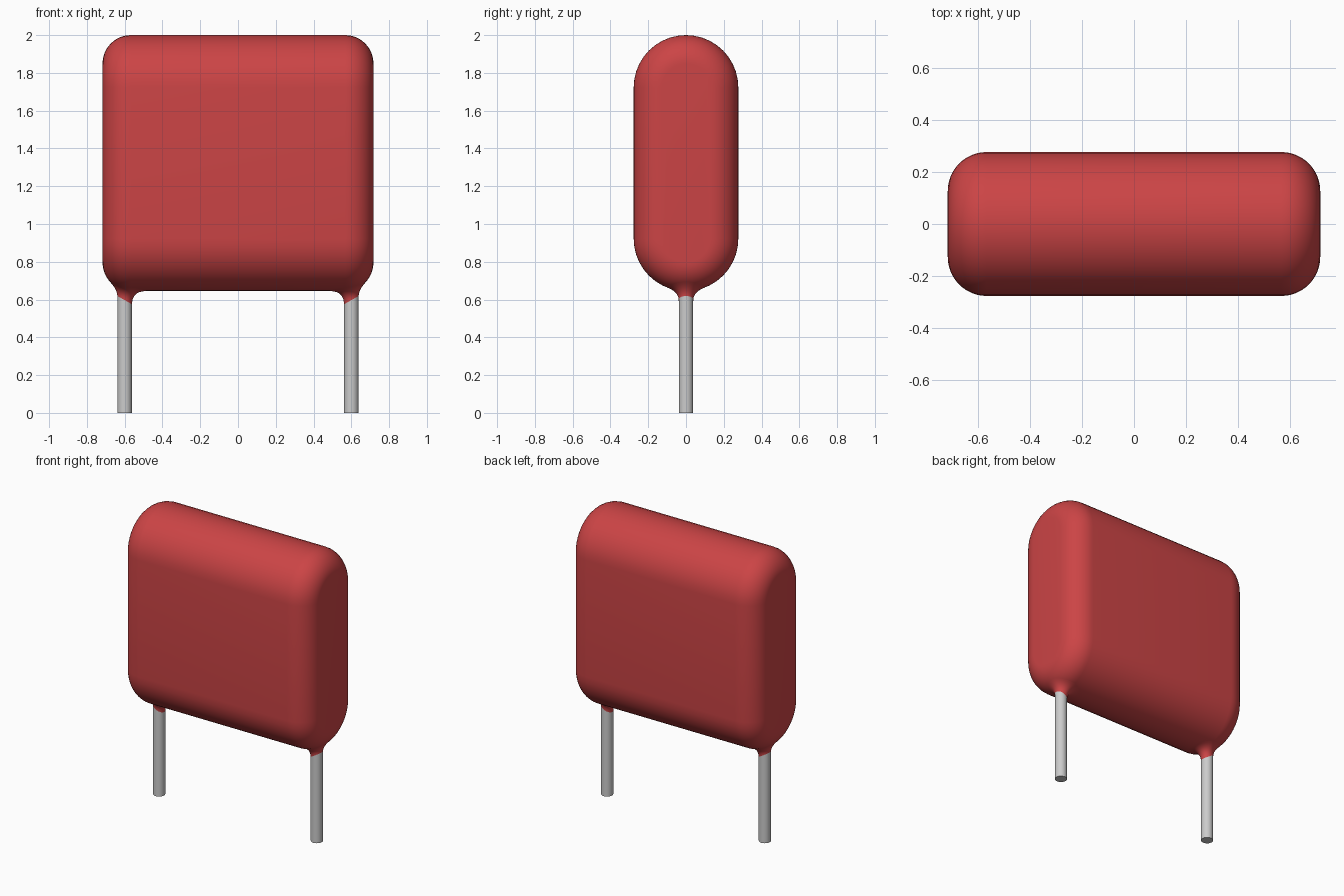
import bpy
import bmesh
import math

cube = bpy.data.objects.get("Cube")
if cube:
    bpy.data.objects.remove(cube, do_unlink=True)

HALF_W, HALF_D, EDGE = 0.717, 0.277, 0.15      # body half width, half depth, end rounding
Z_LOW, Z_HIGH = 0.922, 1.723                   # centres of the bottom and top rounds
LEG_X, LEG_R = 0.60, 0.038


def material(name, rgb):
    mat = bpy.data.materials.new(name)
    mat.use_nodes = True
    mat.diffuse_color = (*rgb, 1)
    mat.node_tree.nodes["Principled BSDF"].inputs["Base Color"].default_value = (*rgb, 1)
    return mat


red = material("red_coating", (0.60, 0.058, 0.060))
grey = material("tinned_wire", (0.60, 0.60, 0.60))


def loft(name, rings, mat, cap_start=False, cap_end=False):
    """Skin a list of closed rings with quads and optionally cap the ends."""
    bm = bmesh.new()
    loops = [[bm.verts.new(p) for p in ring] for ring in rings]
    n = len(rings[0])
    for a, b in zip(loops, loops[1:]):
        for i in range(n):
            j = (i + 1) % n
            bm.faces.new((a[i], a[j], b[j], b[i]))
    if cap_start:
        bm.faces.new(loops[0][::-1])
    if cap_end:
        bm.faces.new(loops[-1])
    bmesh.ops.recalc_face_normals(bm, faces=bm.faces)
    mesh = bpy.data.meshes.new(name)
    bm.to_mesh(mesh)
    bm.free()
    mesh.materials.append(mat)
    obj = bpy.data.objects.new(name, mesh)
    bpy.context.collection.objects.link(obj)
    bpy.ops.object.select_all(action="DESELECT")
    obj.select_set(True)
    bpy.context.view_layer.objects.active = obj
    bpy.ops.object.shade_smooth_by_angle(angle=math.radians(40))
    return obj


# Body: upright stadium section, shrinking through a quarter round at both ends
def stadium(x, r, steps=20):
    ring = []
    for start, z in ((0, Z_HIGH), (math.pi, Z_LOW)):
        for k in range(steps + 1):
            a = start + math.pi * k / steps
            ring.append((x, r * math.cos(a), z + r * math.sin(a)))
    return ring


ends = []
for k in range(13):
    t = math.pi / 2 * k / 12
    ends.append((HALF_W - EDGE + EDGE * math.sin(t), HALF_D - EDGE * (1 - math.cos(t))))
sections = [(-x, r) for x, r in reversed(ends)] + ends
loft("body", [stadium(x, r) for x, r in sections], red, True, True)


def body_underside(x, y):
    over = max(0.0, abs(x) - (HALF_W - EDGE))
    r = HALF_D - EDGE + math.sqrt(EDGE ** 2 - over ** 2)
    return Z_LOW - math.sqrt(r ** 2 - y ** 2)


# Collar: coating drawn down onto the wire, lower on the inner side
def collar_rings(side, n=32, steps=10):
    rings = [[] for _ in range(steps + 1)]
    for i in range(n):
        a = 2 * math.pi * i / n
        c, s = math.cos(a), math.sin(a)        # c = 1 points outward

        def under(r):
            return body_underside(LEG_X + r * c, r * s)

        r0, r2 = LEG_R + 0.001, 0.097 - 0.02 * c
        z0, z2 = 0.597 + 0.022 * c, under(r2)
        slope = (under(r2 + 0.002) - under(r2 - 0.002)) / 0.004
        z1 = z2 - slope * (r2 - r0)
        for k, ring in enumerate(rings):
            t = k / steps
            r = r0 * (1 - t * t) + r2 * t * t
            z = z0 * (1 - t) ** 2 + 2 * z1 * t * (1 - t) + z2 * t * t
            ring.append((side * (LEG_X + r * c), r * s, z))
    return rings


def circle(x, z, n=32):
    return [(x + LEG_R * math.cos(2 * math.pi * i / n),
             LEG_R * math.sin(2 * math.pi * i / n), z) for i in range(n)]


# Wire legs with their collars
for label, side in (("left", 1), ("right", -1)):
    loft(label + "_leg", [circle(side * LEG_X, 0), circle(side * LEG_X, 0.70)], grey, True, True)
    loft(label + "_collar", collar_rings(side), red)
